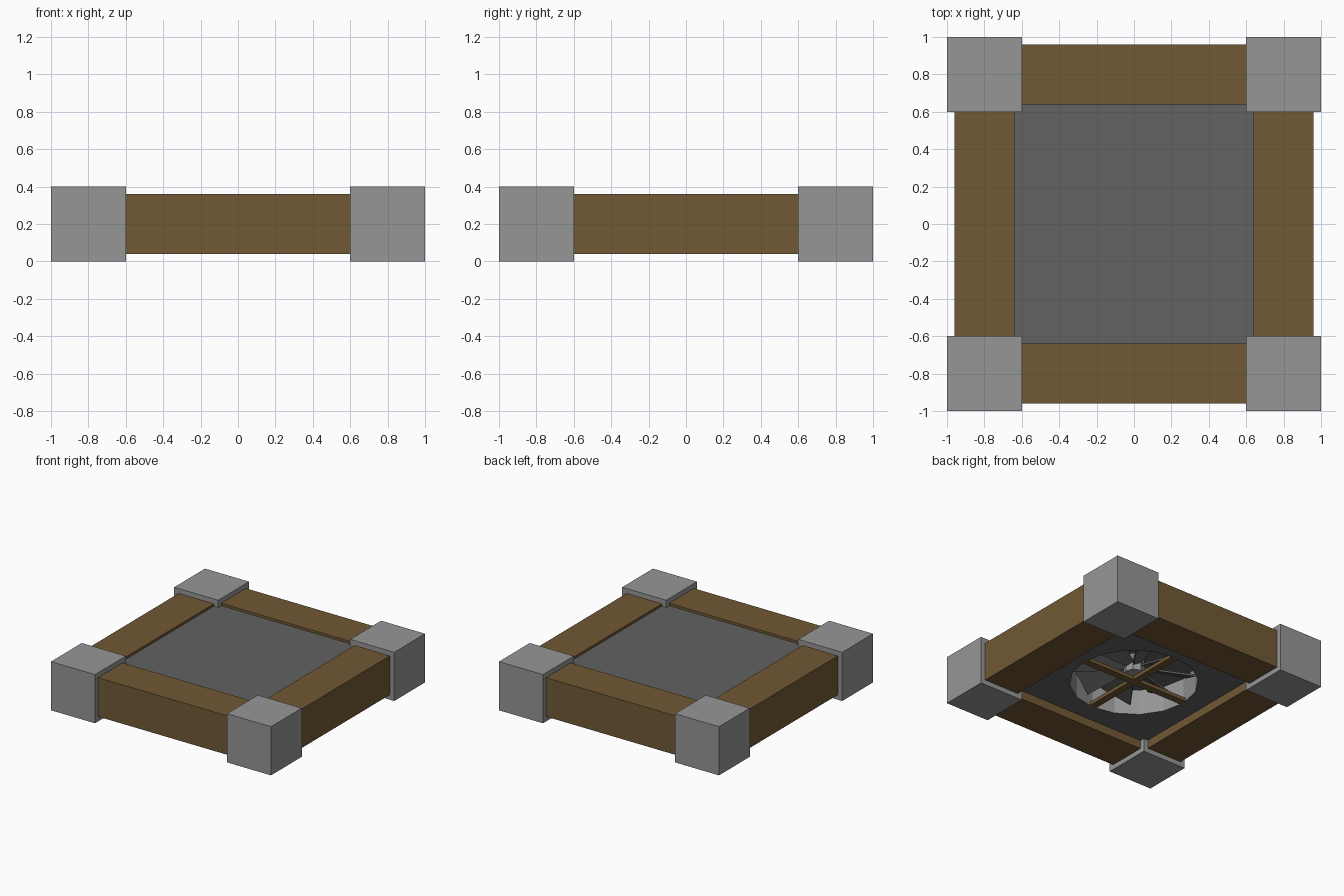
import bpy, bmesh, math
from mathutils import Matrix

if "Cube" in bpy.data.objects:
    bpy.data.objects.remove(bpy.data.objects["Cube"], do_unlink=True)


def material(name, rgb):
    m = bpy.data.materials.new(name)
    m.use_nodes = True
    m.diffuse_color = (*rgb, 1)
    m.node_tree.nodes["Principled BSDF"].inputs["Base Color"].default_value = (*rgb, 1)
    return m


LIGHT = material("light grey metal", (0.305, 0.305, 0.305))
DARK = material("dark grey metal", (0.122, 0.122, 0.122))
WOOD = material("brown wood", (0.165, 0.1, 0.035))


def finish(name, bm, mat):
    bmesh.ops.recalc_face_normals(bm, faces=bm.faces)
    mesh = bpy.data.meshes.new(name)
    bm.to_mesh(mesh)
    bm.free()
    mesh.materials.append(mat)
    ob = bpy.data.objects.new(name, mesh)
    bpy.context.collection.objects.link(ob)
    return ob


def box(name, centre, size, mat):
    bm = bmesh.new()
    bmesh.ops.create_cube(bm, size=1, matrix=Matrix.Translation(centre) @ Matrix.Diagonal((*size, 1)))
    return finish(name, bm, mat)


def cylinder(name, radius, z0, z1, sides, mat):
    bm = bmesh.new()
    bmesh.ops.create_cone(bm, cap_ends=True, segments=sides, radius1=radius, radius2=radius,
                          depth=z1 - z0, matrix=Matrix.Translation((0, 0, (z0 + z1) / 2)))
    return finish(name, bm, mat)


# Corner blocks
for sx, side in ((-1, "right"), (1, "left")):
    for sy, end in ((-1, "front"), (1, "back")):
        box(f"{end}_{side}_corner", (0.8 * sx, 0.8 * sy, 0.2), (0.4, 0.4, 0.4), LIGHT)

# Wooden frame beams
for s, end, side in ((-1, "front", "right"), (1, "back", "left")):
    box(f"{end}_beam", (0, 0.8 * s, 0.2), (1.2, 0.32, 0.32), WOOD)
    box(f"{side}_beam", (0.8 * s, 0, 0.2), (0.32, 1.2, 0.32), WOOD)

# Housing with a round recess in its underside
R, BOTTOM, CEILING, TOP = 0.485, 0.11, 0.32, 0.34
housing = box("housing", (0, 0, (BOTTOM + TOP) / 2), (1.28, 1.28, TOP - BOTTOM), DARK)
cutter = cylinder("recess_cutter", R, 0, CEILING, 16, DARK)
cutter.hide_render = True
cut = housing.modifiers.new("recess", "BOOLEAN")
cut.operation, cut.solver, cut.object = "DIFFERENCE", "EXACT", cutter
bpy.context.view_layer.objects.active = housing
bpy.ops.object.modifier_apply(modifier=cut.name)
bpy.data.objects.remove(cutter, do_unlink=True)

# Recess wall in lighter metal
housing.data.materials.append(LIGHT)
for f in housing.data.polygons:
    if abs(f.normal.z) < 0.1 and f.center.xy.length < 0.5:
        f.material_index = 1

# Fan hub and tilted blades
cylinder("fan_hub", 0.08, 0.18, CEILING, 8, LIGHT)
bm = bmesh.new()
BLADES = 8
for i in range(BLADES):
    spin = Matrix.Rotation(2 * math.pi * (i + 0.5) / BLADES, 4, "Z")
    tilt = Matrix.Rotation(math.radians(25), 4, "X")
    place = Matrix.Translation((0, 0, 0.24)) @ spin @ tilt
    made = bmesh.ops.create_cube(bm, size=1)["verts"]
    for v in made:
        outer = v.co.x > 0
        v.co.x = 0.45 if outer else 0.06
        v.co.y *= 0.25 if outer else 0.06
        v.co.z *= 0.015
    bmesh.ops.transform(bm, matrix=place, verts=made)
finish("fan_blades", bm, DARK)

# Crossed guard bars over the opening
box("guard_bar_across", (0, 0, BOTTOM + 0.015), (2 * R, 0.06, 0.03), WOOD)
box("guard_bar_along", (0, 0, BOTTOM + 0.015), (0.06, 2 * R, 0.03), WOOD)
